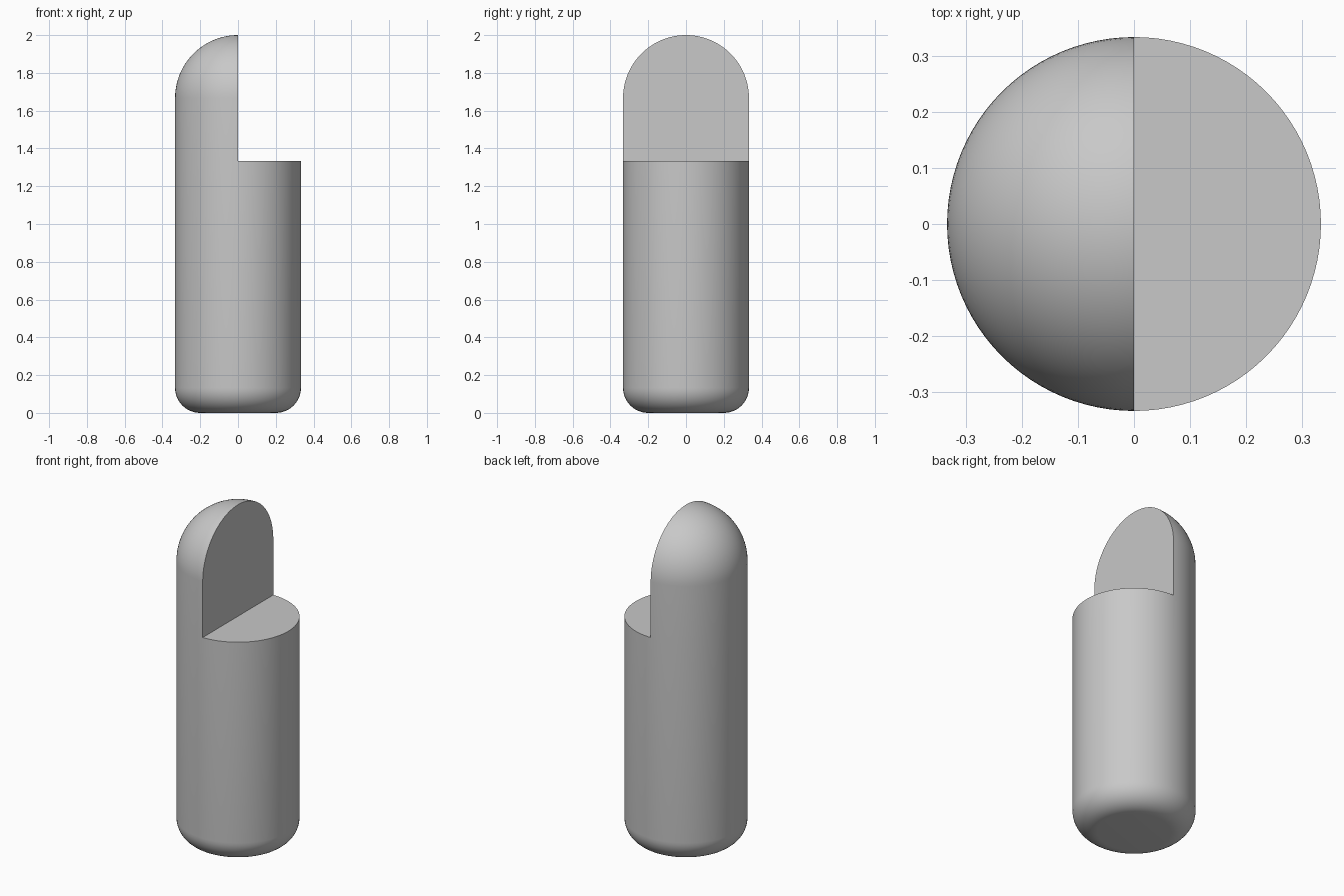
import bpy
import bmesh
from math import sin, cos, pi, atan2, radians
from mathutils import Vector

default = bpy.data.objects.get("Cube")
if default:
    bpy.data.objects.remove(default)

RADIUS = 1 / 3
FILLET = 0.133
STEP = 4 / 3
TOP = 2.0
SEGMENTS = 96
EPS = 1e-4


def arc(cx, cz, r, start, end, n):
    """Points on a circle in the xz plane, from one angle to the other."""
    angles = [start + (end - start) * i / n for i in range(n + 1)]
    return [(cx + r * cos(a), cz + r * sin(a)) for a in angles]


# Profile: rounded foot, straight wall with a ring at the step, round dome
profile = arc(RADIUS - FILLET, FILLET, FILLET, -pi / 2, 0, 12)
profile.append((RADIUS, STEP))
profile += arc(0, TOP - RADIUS, RADIUS, 0, pi / 2, 24)

bm = bmesh.new()
points = [bm.verts.new((x, 0, z)) for x, z in profile]
edges = [bm.edges.new(pair) for pair in zip(points, points[1:])]
bmesh.ops.spin(bm, geom=points + edges, cent=(0, 0, 0), axis=(0, 0, 1),
               angle=2 * pi, steps=SEGMENTS)
bmesh.ops.remove_doubles(bm, verts=bm.verts, dist=EPS)

# Cut away the left half above the step
cut = [f for f in bm.faces
       if f.calc_center_median().x > 0 and f.calc_center_median().z > STEP]
bmesh.ops.delete(bm, geom=cut, context='FACES')


def cap(verts, key):
    """Close an opening with one flat face, its corners ordered by key."""
    bm.faces.new(sorted(verts, key=key))


# Flat underside, half-round step and upright cut face
cap([v for v in bm.verts if v.co.z < EPS],
    lambda v: atan2(v.co.y, v.co.x))
cap([v for v in bm.verts if abs(v.co.z - STEP) < EPS and v.co.x > -EPS],
    lambda v: v.co.y)
cap([v for v in bm.verts if abs(v.co.x) < EPS and v.co.z > STEP - EPS],
    lambda v: atan2(v.co.y, STEP - 0.1 - v.co.z) % (2 * pi))
bmesh.ops.recalc_face_normals(bm, faces=bm.faces)

mesh = bpy.data.meshes.new("stepped_round_pin")
bm.to_mesh(mesh)
bm.free()
pin = bpy.data.objects.new("stepped_round_pin", mesh)
bpy.context.collection.objects.link(pin)

# Plain grey finish
grey = bpy.data.materials.new("plain grey")
grey.use_nodes = True
colour = (0.58, 0.58, 0.58, 1)
grey.diffuse_color = colour
grey.node_tree.nodes["Principled BSDF"].inputs["Base Color"].default_value = colour
mesh.materials.append(grey)

bpy.ops.object.select_all(action='DESELECT')
pin.select_set(True)
bpy.context.view_layer.objects.active = pin
bpy.ops.object.shade_smooth_by_angle(angle=radians(30))
